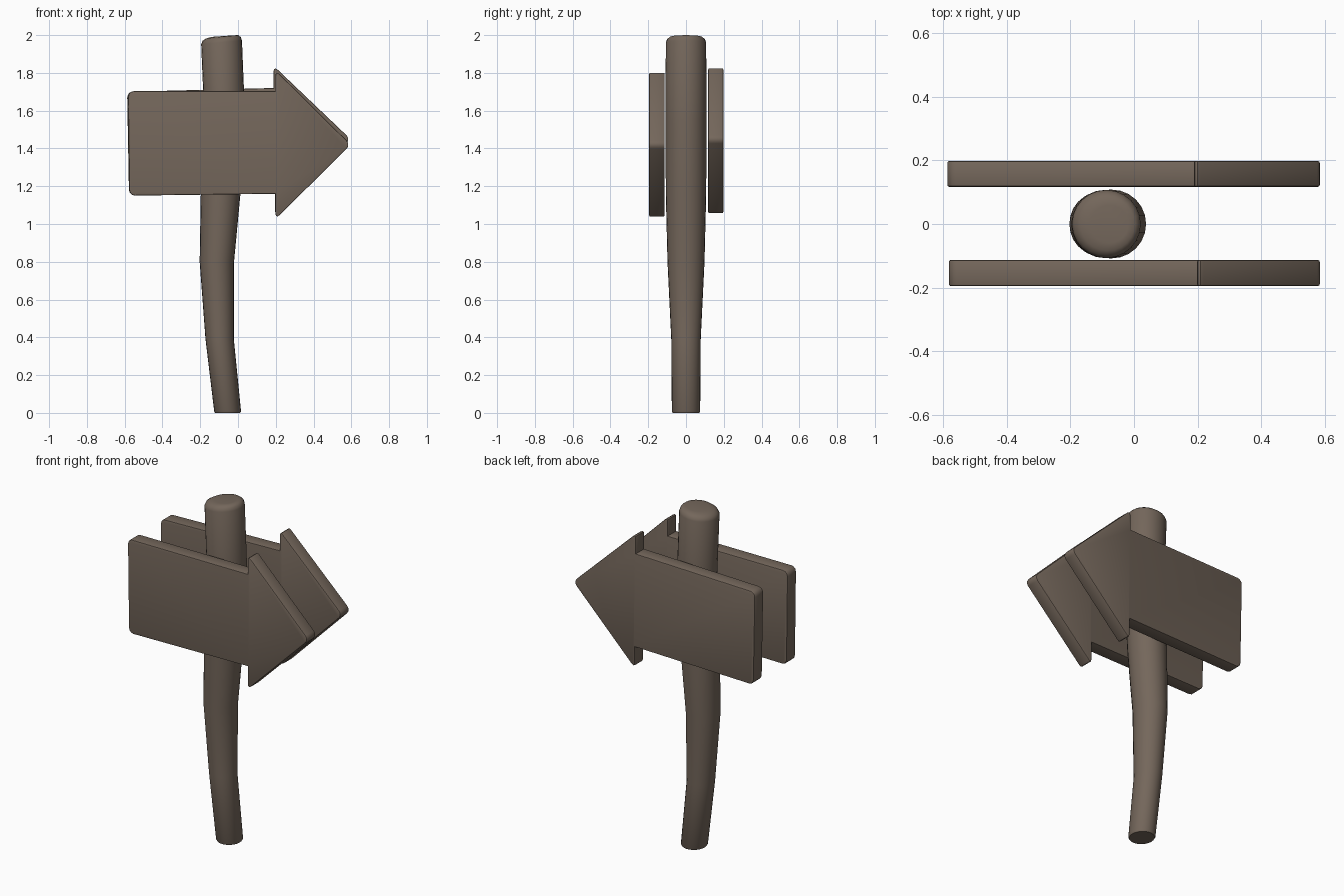
import bpy, bmesh, math
from mathutils import Vector

if "Cube" in bpy.data.objects:
    bpy.data.objects.remove(bpy.data.objects["Cube"])

wood = bpy.data.materials.new("weathered brown wood")
wood.diffuse_color = (0.175, 0.135, 0.105, 1)
wood.use_nodes = True
wood.node_tree.nodes["Principled BSDF"].inputs["Base Color"].default_value = wood.diffuse_color


def finish(name, bm, angle):
    bmesh.ops.recalc_face_normals(bm, faces=bm.faces[:])
    me = bpy.data.meshes.new(name)
    bm.to_mesh(me)
    bm.free()
    me.materials.append(wood)
    ob = bpy.data.objects.new(name, me)
    bpy.context.collection.objects.link(ob)
    bpy.ops.object.select_all(action='DESELECT')
    ob.select_set(True)
    bpy.context.view_layer.objects.active = ob
    bpy.ops.object.shade_smooth_by_angle(angle=math.radians(angle))
    return ob


# Crooked post: rings of (centre x, z, radius x, radius y, tilt slope)
rings = [(-0.055, 0.0, 0.066, 0.070, 0), (-0.055, 0.008, 0.071, 0.075, 0),
         (-0.097, 0.39, 0.075, 0.078, 0), (-0.112, 0.80, 0.091, 0.098, 0),
         (-0.092, 1.16, 0.105, 0.107, 0), (-0.070, 1.55, 0.108, 0.108, 0),
         (-0.087, 1.962, 0.108, 0.107, 0.09), (-0.086, 1.98, 0.101, 0.099, 0.09),
         (-0.083, 1.991, 0.085, 0.084, 0.10), (-0.078, 1.995, 0.060, 0.060, 0.07)]
N = 24
bm = bmesh.new()
loops = []
for cx, z, rx, ry, slope in rings:
    loop = []
    for i in range(N):
        a = 2 * math.pi * i / N
        dx = rx * math.cos(a)
        loop.append(bm.verts.new((cx + dx, ry * math.sin(a), z + slope * dx)))
    loops.append(loop)
for lo, hi in zip(loops, loops[1:]):
    for i in range(N):
        j = (i + 1) % N
        bm.faces.new((lo[i], lo[j], hi[j], hi[i]))
bm.faces.new(loops[0][::-1])
bm.faces.new(loops[-1])
finish("post", bm, 40)


# Arrow boards: extruded outline, rounded outer corners, softened rims
def arrow_board(name, outline, y0, y1):
    bm = bmesh.new()
    face = bm.faces.new([bm.verts.new((x, y0, z)) for x, z in outline])
    ext = bmesh.ops.extrude_face_region(bm, geom=[face])
    for v in ext["geom"]:
        if isinstance(v, bmesh.types.BMVert):
            v.co.y = y1
    bmesh.ops.recalc_face_normals(bm, faces=bm.faces[:])
    inner = [Vector((outline[i][0], 0, outline[i][1])) for i in (2, 6)]
    corners = []
    for e in bm.edges:
        a, b = e.verts
        if abs(a.co.y - b.co.y) > 0.01:
            p = Vector((a.co.x, 0, a.co.z))
            if all((p - q).length > 0.001 for q in inner):
                corners.append(e)
    bmesh.ops.bevel(bm, geom=corners, offset=0.03, offset_type='OFFSET',
                    segments=3, profile=0.5, affect='EDGES', clamp_overlap=True)
    rim = [e for e in bm.edges if abs(e.verts[0].co.y - e.verts[1].co.y) < 1e-5]
    bmesh.ops.bevel(bm, geom=rim, offset=0.006, offset_type='OFFSET',
                    segments=2, profile=0.5, affect='EDGES', clamp_overlap=True)
    finish(name, bm, 35)


# outline order: tail bottom, tail top, notch, barb, tip, barb, notch
arrow_board("front_arrow_board",
            [(-0.575, 1.15), (-0.582, 1.703), (0.198, 1.703), (0.198, 1.815),
             (0.597, 1.42), (0.198, 1.025), (0.198, 1.16)], -0.195, -0.113)
arrow_board("back_arrow_board",
            [(-0.577, 1.152), (-0.587, 1.70), (0.188, 1.72), (0.188, 1.838),
             (0.597, 1.448), (0.195, 1.043), (0.195, 1.17)], 0.117, 0.198)
